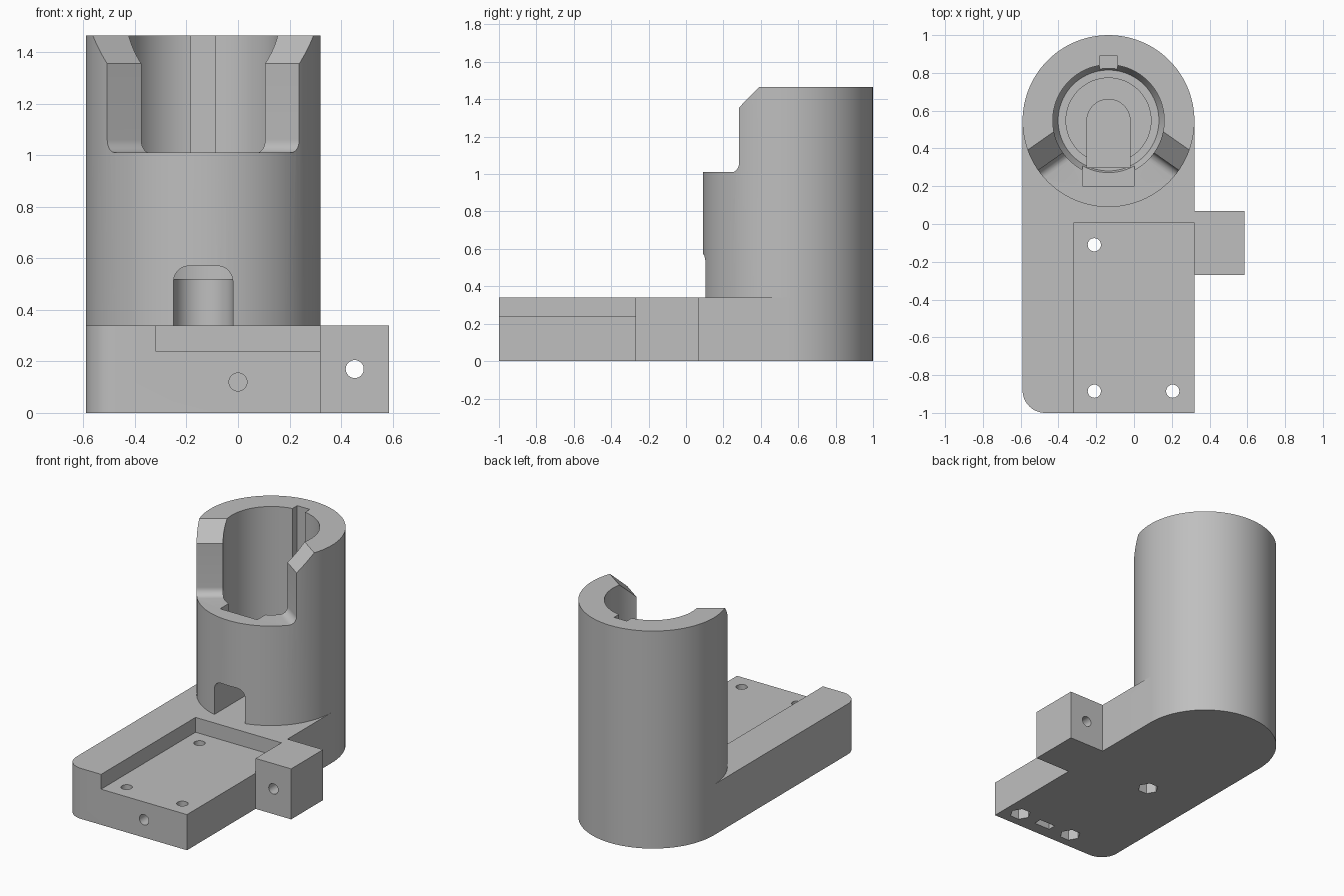
import bpy, bmesh, math
from mathutils import Matrix, Vector

if "Cube" in bpy.data.objects:
    bpy.data.objects.remove(bpy.data.objects["Cube"])

grey = bpy.data.materials.new("plain grey")
grey.diffuse_color = (0.52, 0.52, 0.52, 1)
grey.use_nodes = True
grey.node_tree.nodes["Principled BSDF"].inputs["Base Color"].default_value = grey.diffuse_color

CX, CY, R = -0.135, 0.545, 0.455      # tower axis and radius
BASE_H, TOP, SILL = 0.34, 1.465, 1.01


def loft(name, layers):
    """Closed solid through equal-length rings of points."""
    bm = bmesh.new()
    rings = [[bm.verts.new(p) for p in ring] for ring in layers]
    n = len(rings[0])
    for a, b in zip(rings, rings[1:]):
        for i in range(n):
            j = (i + 1) % n
            bm.faces.new((a[i], a[j], b[j], b[i]))
    bm.faces.new(rings[0][::-1])
    bm.faces.new(rings[-1])
    bmesh.ops.recalc_face_normals(bm, faces=bm.faces)
    mesh = bpy.data.meshes.new(name)
    bm.to_mesh(mesh)
    bm.free()
    mesh.materials.append(grey)
    ob = bpy.data.objects.new(name, mesh)
    bpy.context.collection.objects.link(ob)
    return ob


def prism(name, outline, z0, z1):
    return loft(name, [[(x, y, z) for x, y in outline] for z in (z0, z1)])


def arc(x, y, r, a0, a1, n):
    return [(x + r * math.cos(math.radians(a0 + (a1 - a0) * i / n)),
             y + r * math.sin(math.radians(a0 + (a1 - a0) * i / n))) for i in range(n + 1)]


def circle(x, y, r, n=48):
    return arc(x, y, r, 0, 360, n)[:-1]


def box(name, x0, x1, y0, y1, z0, z1):
    return prism(name, [(x0, y0), (x1, y0), (x1, y1), (x0, y1)], z0, z1)


def along_y(name, outline, y0, y1):
    """Extrude an x-z outline along y."""
    return loft(name, [[(x, y, z) for x, z in outline] for y in (y0, y1)])


def cut(ob, cutters):
    bpy.context.view_layer.objects.active = ob
    for c in cutters:
        c.hide_render = True
        m = ob.modifiers.new("cut", 'BOOLEAN')
        m.operation, m.solver, m.object = 'DIFFERENCE', 'EXACT', c
        bpy.ops.object.modifier_apply(modifier=m.name)
        bpy.data.objects.remove(c)


def smooth(ob):
    bpy.ops.object.select_all(action='DESELECT')
    ob.select_set(True)
    bpy.context.view_layer.objects.active = ob
    bpy.ops.object.shade_smooth_by_angle(angle=math.radians(25))


# Base plate: rounded back, one rounded front corner
outline = (arc(CX, CY, R, 0, 180, 48) + arc(-0.47, -0.88, 0.12, 180, 270, 12) + [(0.32, -1.0)])
base = prism("base_plate", outline, 0, BASE_H)
cutters = [box("recess", -0.32, 0.5, -1.2, 0.005, 0.24, 0.5)]
for x, y in ((-0.21, -0.11), (-0.21, -0.885), (0.205, -0.885)):
    cutters.append(prism("screw_hole", circle(x, y, 0.035, 32), -0.1, 0.4))
    cutters.append(prism("nut_pocket", circle(x, y, 0.066, 6), -0.1, 0.1))
cutters.append(along_y("front_hole", circle(0, 0.12, 0.035, 32), -1.1, -0.78))
cutters.append(box("nut_slot", -0.06, 0.06, -0.915, -0.86, -0.1, 0.18))
cut(base, cutters)
smooth(base)

# Side ear with a cross hole
ear = box("side_ear", 0.32, 0.585, -0.27, 0.07, 0, BASE_H)
cut(ear, [along_y("ear_hole", circle(0.453, 0.17, 0.035, 32), -0.5, 0.3)])
smooth(ear)

# Tower
tower = prism("tower", circle(CX, CY, R, 96), BASE_H, TOP)

# Stepped bore
bore_steps = [(0.225, 0.52), (0.225, 0.58), (0.267, 0.581), (0.295, 0.64), (0.295, 1.6)]
bore = loft("bore", [[(x, y, z) for x, y in circle(CX, CY + 0.003, r, 96)] for r, z in bore_steps])

# Keyways at the back and front of the bore
back_key = box("back_key", CX - 0.047, CX + 0.047, CY, 0.89, 0.6, 1.6)
front_key = box("front_key", CX - 0.138, CX + 0.138, 0.2, CY, 0.6, 1.6)

# U-shaped wire slot in the floor and its arched opening in the front wall
w = 0.115
slot = prism("wire_slot", arc(CX, CY, w, 0, 180, 24) + [(CX - w, 0.3), (CX + w, 0.3)], 0.2, 0.6)
arch = arc(CX + w - 0.06, 0.51, 0.06, 0, 90, 8) + arc(CX - w + 0.06, 0.51, 0.06, 90, 180, 8)
door = along_y("wire_door", arch + [(CX - w, 0.2), (CX + w, 0.2)], -0.1, CY)

# Wedge-shaped front window with filleted sill and flared top
ang = math.radians(35)
levels = [(0.05 * (math.sin(t) - 1), SILL + 0.05 * (1 - math.cos(t)))
          for t in [math.pi / 2 * i / 8 for i in range(9)]]
levels += [(0.0, 1.355), (0.12, TOP), (0.26, TOP + 0.13)]
layers = []
for d, z in levels:
    y = CY + d / math.cos(ang)
    dx, dy = math.cos(ang), -math.sin(ang)
    layers.append([(CX, y, z), (CX - dx, y + dy, z), (CX - dx, y - 1.5, z),
                   (CX + dx, y - 1.5, z), (CX + dx, y + dy, z)])
window = loft("window", layers)

cut(tower, [bore, back_key, front_key, slot, door, window])
smooth(tower)
